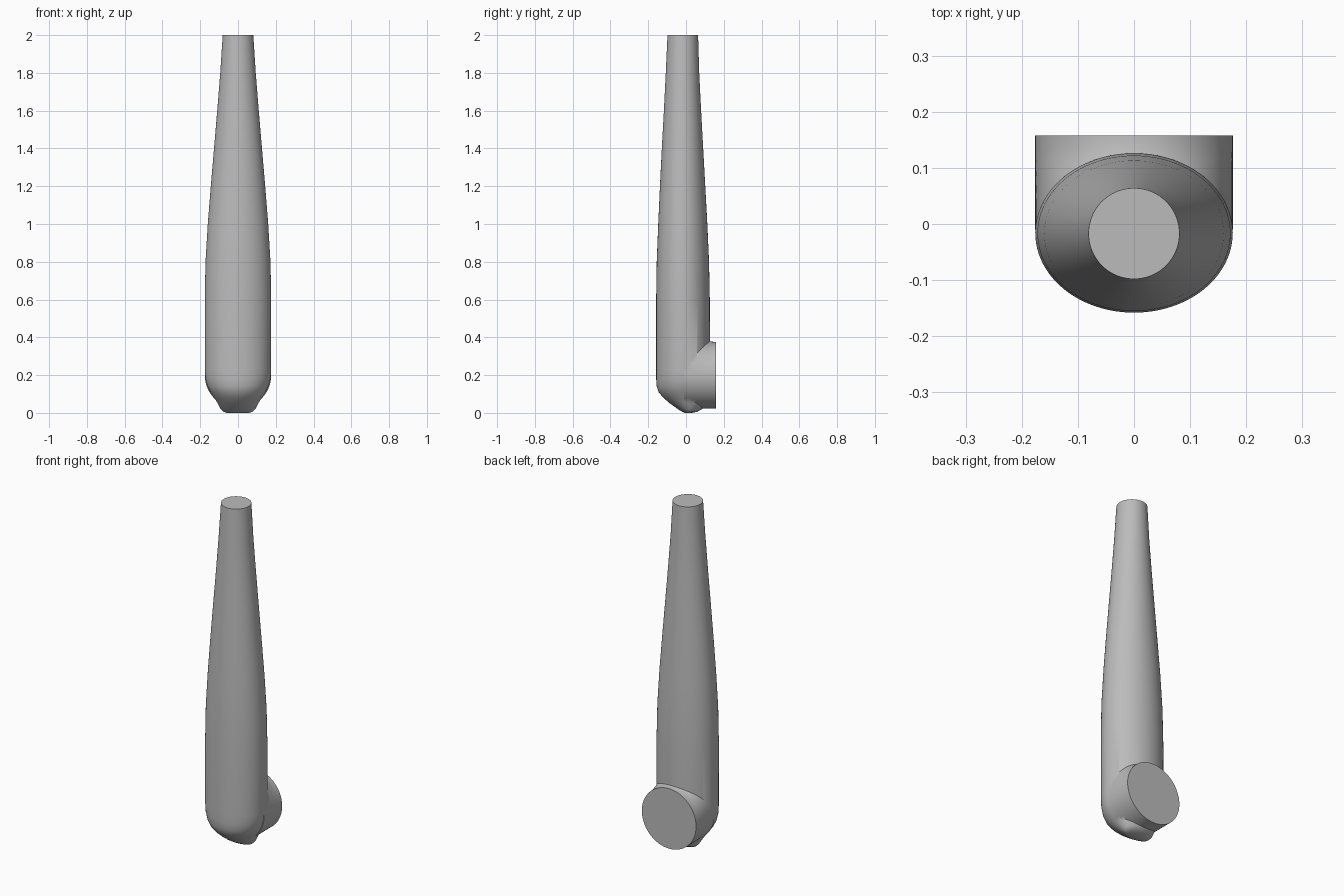
import bpy, bmesh
from math import sin, cos, tau, radians

cube = bpy.data.objects.get("Cube")
if cube:
    bpy.data.objects.remove(cube, do_unlink=True)

grey = bpy.data.materials.new("plain grey")
grey.use_nodes = True
colour = (0.5, 0.5, 0.5, 1)
grey.diffuse_color = colour
grey.node_tree.nodes["Principled BSDF"].inputs["Base Color"].default_value = colour

SIDES = 96


def loft(name, rings):
    """Skin a stack of closed rings and cap both ends."""
    bm = bmesh.new()
    loops = [[bm.verts.new(p) for p in ring] for ring in rings]
    for a, b in zip(loops, loops[1:]):
        for i in range(SIDES):
            j = (i + 1) % SIDES
            bm.faces.new((a[i], a[j], b[j], b[i]))
    bm.faces.new(loops[0])
    bm.faces.new(loops[-1])
    bmesh.ops.recalc_face_normals(bm, faces=bm.faces)
    mesh = bpy.data.meshes.new(name)
    bm.to_mesh(mesh)
    bm.free()
    mesh.materials.append(grey)
    obj = bpy.data.objects.new(name, mesh)
    bpy.context.collection.objects.link(obj)
    return obj


def angles():
    return [tau * i / SIDES for i in range(SIDES)]


# Tapered oval body: height, half width, front y, back y
profile = [
    (0, .06, -.005, .03), (.006, .078, -.02, .06), (.02, .092, -.043, .085),
    (.05, .107, -.085, .105), (.08, .126, -.12, .115), (.11, .146, -.145, .122),
    (.14, .161, -.155, .126), (.18, .172, -.158, .127), (.23, .176, -.158, .127),
    (.6, .176, -.158, .126), (.8, .172, -.155, .122), (1, .16, -.147, .113),
    (1.2, .144, -.138, .102), (1.4, .127, -.128, .091), (1.6, .11, -.117, .08),
    (1.8, .094, -.107, .07), (2, .081, -.098, .064),
]
body = loft("handle_body", [
    [(rx * cos(a), (front + back) / 2 + (back - front) / 2 * sin(a), z) for a in angles()]
    for z, rx, front, back in profile])

# Round rear mount, flared upward where it blends into the body: y, extra height
flare = [(-.01, .09), (.03, .065), (.06, .044), (.09, .024), (.115, .009), (.135, .001), (.158, 0)]
R, MID = .176, .2
mount = loft("rear_mount", [
    [(R * cos(a), y, MID + (R + (extra if sin(a) > 0 else 0)) * sin(a)) for a in angles()]
    for y, extra in flare])

# Join the mount to the body
union = body.modifiers.new("join mount", 'BOOLEAN')
union.operation = 'UNION'
union.solver = 'EXACT'
union.object = mount
bpy.context.view_layer.objects.active = body
bpy.ops.object.select_all(action='DESELECT')
body.select_set(True)
bpy.ops.object.modifier_apply(modifier=union.name)
bpy.data.objects.remove(mount, do_unlink=True)
bpy.ops.object.shade_smooth_by_angle(angle=radians(35))
